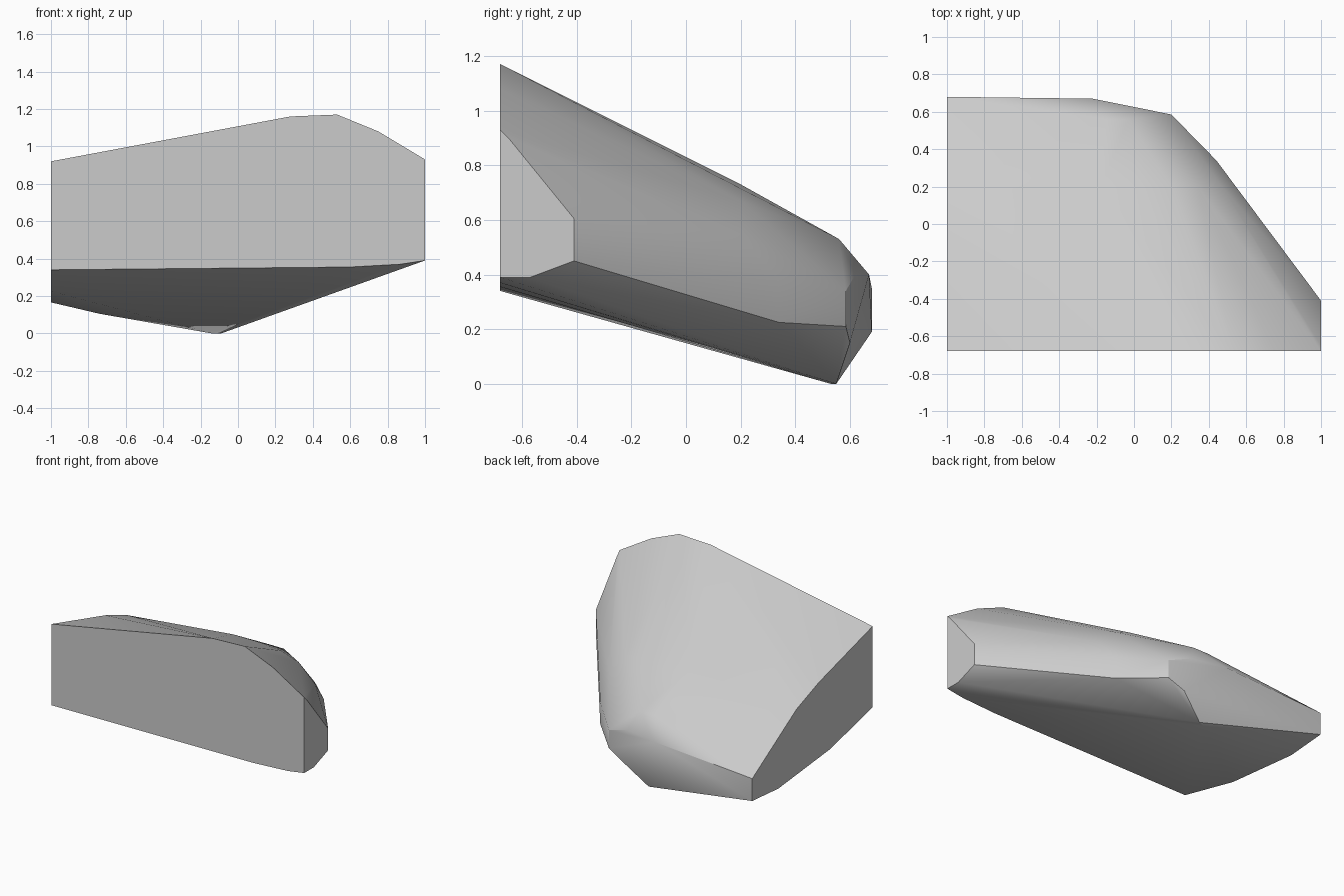
import bpy
import bmesh
import math

default_cube = bpy.data.objects.get("Cube")
if default_cube:
    bpy.data.objects.remove(default_cube, do_unlink=True)


def make_material(name, colour):
    material = bpy.data.materials.new(name)
    material.use_nodes = True
    material.diffuse_color = colour
    material.node_tree.nodes["Principled BSDF"].inputs["Base Color"].default_value = colour
    return material


def section(axis, position, outline):
    """Place a flat outline across the given axis (0 = x, 1 = y)."""
    points = []
    for across, height in outline:
        if axis == 0:
            points.append((position, across, height))
        else:
            points.append((across, position, height))
    return points


def loft_convex(name, sections, material):
    """Wrap a convex skin around the cross-sections and shade it."""
    bm = bmesh.new()
    for points in sections:
        for point in points:
            bm.verts.new(point)
    bmesh.ops.convex_hull(bm, input=bm.verts)
    loose = [v for v in bm.verts if not v.link_faces]
    bmesh.ops.delete(bm, geom=loose, context="VERTS")
    bmesh.ops.dissolve_limit(bm, angle_limit=math.radians(0.5),
                             verts=bm.verts, edges=bm.edges)
    bmesh.ops.recalc_face_normals(bm, faces=bm.faces)

    mesh = bpy.data.meshes.new(name)
    bm.to_mesh(mesh)
    bm.free()
    mesh.materials.append(material)
    obj = bpy.data.objects.new(name, mesh)
    bpy.context.collection.objects.link(obj)
    bpy.ops.object.select_all(action="DESELECT")
    obj.select_set(True)
    bpy.context.view_layer.objects.active = obj
    bpy.ops.object.shade_smooth_by_angle(angle=math.radians(30))
    return obj


# Flat front, as x and z
front = section(1, -0.68, [
    (-1, 0.92), (0.28, 1.16), (0.53, 1.17), (0.75, 1.08), (1, 0.93),
    (1, 0.39), (0.87, 0.37), (0.6, 0.355), (-1, 0.34)])

# Flat ends, as y and z
left_end = section(0, 1, [
    (-0.65, 0.9), (-0.41, 0.605), (-0.41, 0.45), (-0.57, 0.39)])
right_end = section(0, -1, [
    (-0.43, 0.85), (-0.07, 0.75), (0.18, 0.655), (0.5, 0.455),
    (0.68, 0.35), (0.68, 0.19), (0.385, 0.166), (-0.2, 0.225)])

# Rounded middle of the upper skin, as x and z
middle = section(1, 0.2, [
    (-0.18, 0.73), (0.02, 0.73), (0.2, 0.715), (0.34, 0.67), (0.47, 0.55)])

# Blunt back with its cut corner and keel
back_shoulder = section(1, 0.56, [(-0.15, 0.53), (-0.03, 0.53)])
corner = section(1, 0.34, [(0.44, 0.38), (0.44, 0.225)])
back_edge = section(1, 0.585, [(0.2, 0.34), (0.2, 0.21)])
back_rim = [(0.03, 0.62, 0.4), (-0.22, 0.67, 0.4), (0.08, 0.6, 0.15)]
keel = [(-0.14, 0.53, 0), (-0.09, 0.55, 0), (-0.74, 0.42, 0.105)]

grey = make_material("plain grey", (0.6, 0.6, 0.6, 1))
loft_convex("faceted_block",
            [front, left_end, right_end, middle, back_shoulder,
             corner, back_edge, back_rim, keel], grey)
